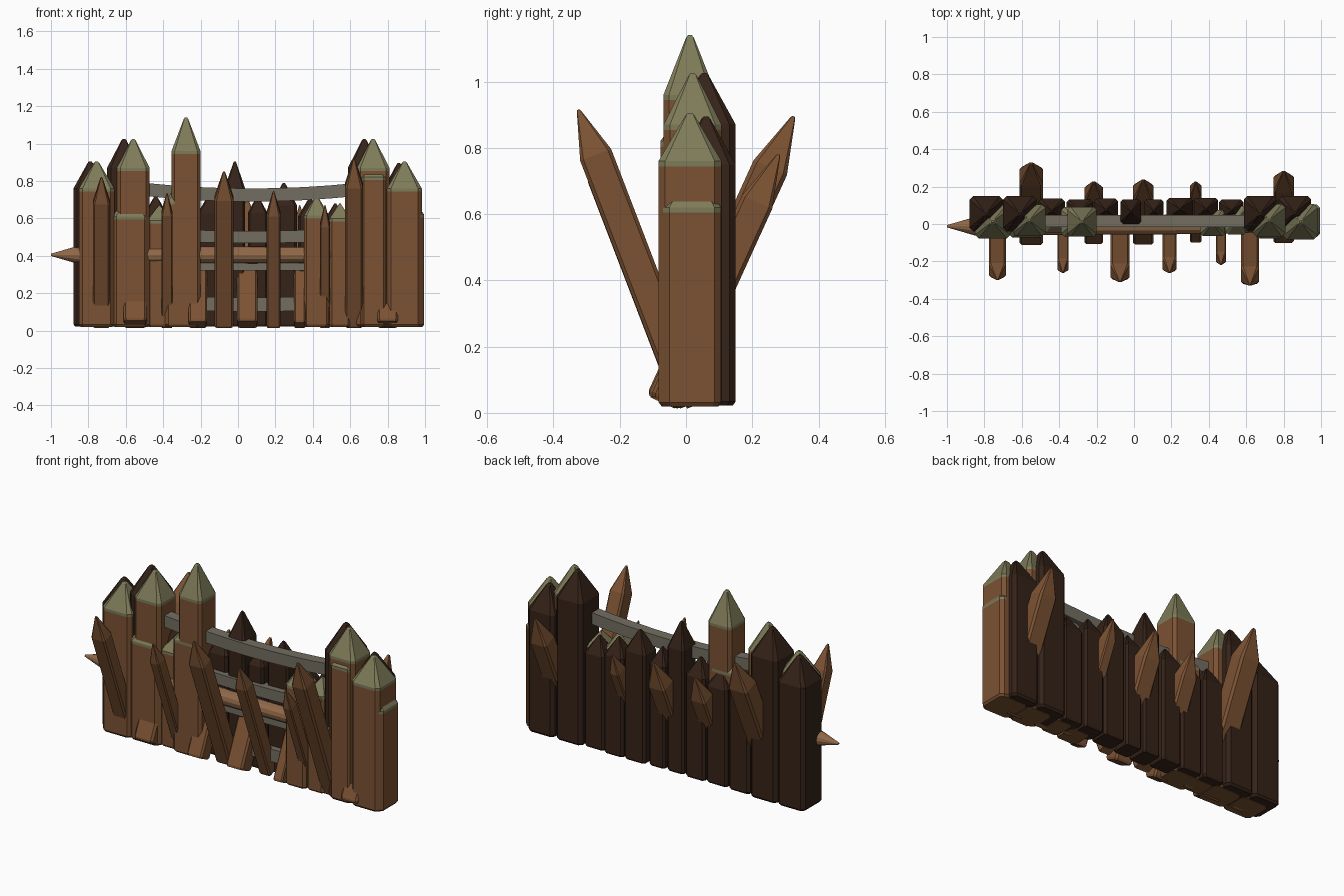
import bpy, bmesh, math
from mathutils import Matrix, Vector


def mat(name, rgb):
    m = bpy.data.materials.new(name)
    m.diffuse_color = (*rgb, 1)
    return m


BROWN = mat("brown_wood", (0.20, 0.085, 0.033))
DARK = mat("dark_wood", (0.035, 0.016, 0.009))
OLIVE = mat("olive_paint", (0.21, 0.20, 0.10))
GREY = mat("grey_plank", (0.17, 0.155, 0.12))
LOG = mat("pale_log", (0.28, 0.14, 0.065))


def finish(name, bm, mats):
    bmesh.ops.recalc_face_normals(bm, faces=bm.faces)
    me = bpy.data.meshes.new(name)
    bm.to_mesh(me)
    bm.free()
    for m in mats:
        me.materials.append(m)
    ob = bpy.data.objects.new(name, me)
    bpy.context.collection.objects.link(ob)
    return ob


def pointed_beam(name, w, d, length, tip, mats, xf, band=0.0):
    """Chamfered square beam with a truncated pyramid point, local z up."""
    bm = bmesh.new()
    hw, hd, c = w / 2, d / 2, min(w, d) * 0.11
    sh = length - tip
    rings = [(0, 0.9), (0.012, 1), (sh - band - 0.001, 1), (sh, 1), (length - 0.008, 0.15), (length, 0.07)]
    loops = []
    for z, s in rings:
        pts = [(hw - c, -hd), (hw, -hd + c), (hw, hd - c), (hw - c, hd),
               (-hw + c, hd), (-hw, hd - c), (-hw, -hd + c), (-hw + c, -hd)]
        loops.append([bm.verts.new((x * s, y * s, z)) for x, y in pts])
    bm.faces.new(loops[0][::-1])
    bm.faces.new(loops[-1]).material_index = len(mats) - 1
    for k in range(len(loops) - 1):
        for i in range(8):
            j = (i + 1) % 8
            f = bm.faces.new((loops[k][i], loops[k][j], loops[k + 1][j], loops[k + 1][i]))
            f.material_index = len(mats) - 1 if k >= 2 else 0
    bm.transform(xf)
    return finish(name, bm, mats)


# Front posts with painted points: x, y, width, depth, top, point length
front = [
    (-0.756, 0.013, 0.19, 0.18, 0.905, 0.145), (-0.56, 0.02, 0.175, 0.17, 1.025, 0.155),
    (-0.575, 0.015, 0.19, 0.175, 0.74, 0.13), (-0.278, 0.012, 0.155, 0.16, 1.14, 0.18),
    (-0.305, 0.012, 0.17, 0.16, 0.80, 0.11), (-0.42, 0.02, 0.13, 0.13, 0.67, 0.08),
    (0.42, 0.005, 0.135, 0.14, 0.72, 0.105), (0.545, 0.02, 0.11, 0.15, 0.68, 0.08),
    (0.722, 0.02, 0.175, 0.175, 1.025, 0.155), (0.725, 0.01, 0.135, 0.175, 0.93, 0.11),
    (0.89, 0.012, 0.185, 0.19, 0.905, 0.145), (0.905, 0.018, 0.18, 0.175, 0.74, 0.12),
]
for i, (x, y, w, d, h, tip) in enumerate(front):
    pointed_beam(f"front_post_{i}", w, d, h - 0.02, tip, [BROWN, OLIVE],
                 Matrix.Translation((x, y, 0.02)), 0.015)

# Dark rear posts: x, y, width, depth, top, point length
rear = [
    (-0.79, 0.055, 0.18, 0.19, 0.905, 0.145), (-0.61, 0.055, 0.18, 0.19, 1.025, 0.155),
    (-0.44, 0.07, 0.14, 0.13, 0.72, 0.11), (-0.29, 0.07, 0.14, 0.12, 0.70, 0.10),
    (-0.15, 0.075, 0.13, 0.12, 0.73, 0.10), (-0.017, 0.065, 0.11, 0.13, 0.905, 0.145),
    (0.105, 0.07, 0.105, 0.12, 0.72, 0.09), (0.245, 0.08, 0.14, 0.12, 0.79, 0.12),
    (0.385, 0.08, 0.13, 0.12, 0.71, 0.10), (0.52, 0.07, 0.13, 0.12, 0.68, 0.10),
    (0.675, 0.055, 0.175, 0.19, 1.025, 0.155), (0.86, 0.06, 0.175, 0.18, 0.895, 0.145),
]
for i, (x, y, w, d, h, tip) in enumerate(rear):
    pointed_beam(f"rear_post_{i}", w, d, h - 0.022, tip, [DARK],
                 Matrix.Translation((x, y, 0.022)))

# Leaning stakes: x, width, thickness, tip y, tip z
stakes = [
    (-0.73, 0.09, 0.08, -0.297, 0.82), (-0.38, 0.06, 0.07, -0.26, 0.735),
    (-0.075, 0.10, 0.09, -0.307, 0.85), (0.19, 0.075, 0.08, -0.26, 0.745),
    (0.465, 0.055, 0.065, -0.217, 0.67), (0.62, 0.095, 0.10, -0.325, 0.915),
    (-0.55, 0.125, 0.11, 0.325, 0.895), (-0.215, 0.10, 0.09, 0.225, 0.68),
    (0.05, 0.11, 0.10, 0.235, 0.70), (0.33, 0.06, 0.08, 0.225, 0.67),
    (0.80, 0.11, 0.10, 0.28, 0.78),
]
for i, (x, w, d, ty, tz) in enumerate(stakes):
    side = -1 if ty < 0 else 1
    a = math.radians(21 if side < 0 else 24.5)
    up = Vector((0, side * math.sin(a), math.cos(a)))
    length = (tz - 0.012 - d / 2 * math.sin(a)) / math.cos(a)
    base = Vector((x, ty, tz)) - up * length
    xf = Matrix.Translation(base) @ Matrix.Rotation(-side * a, 4, 'X')
    pointed_beam(f"{'front' if side < 0 else 'rear'}_stake_{i}", w, d, length,
                 w * 0.8 + 0.07, [BROWN], xf)


# Sagging planks tying the posts together
def plank(name, zmid, h, sag):
    bm = bmesh.new()
    n, prev = 8, None
    for k in range(n + 1):
        x = -0.5 + 1.14 * k / n
        z = zmid + sag * ((2 * k / n - 1) ** 2)
        ring = [bm.verts.new((x, 0.015 + sy * 0.032, z + sz * h / 2))
                for sy, sz in ((-1, -1), (1, -1), (1, 1), (-1, 1))]
        if prev:
            for i in range(4):
                j = (i + 1) % 4
                bm.faces.new((prev[i], prev[j], ring[j], ring[i]))
        if k in (0, n):
            bm.faces.new(ring)
        prev = ring
    finish(name, bm, [GREY])


plank("top_plank", 0.725, 0.07, 0.03)
plank("middle_plank", 0.50, 0.065, 0.02)
plank("lower_plank", 0.34, 0.04, 0.01)
plank("bottom_plank", 0.14, 0.075, 0.01)

# Horizontal log, tapered and sharpened at the left end
bm = bmesh.new()
prev = None
for x, r in ((-1.0, 0.006), (-0.845, 0.051), (-0.7, 0.049), (0.35, 0.042), (0.64, 0.034)):
    ring = [bm.verts.new((x, -0.012 + r * math.cos(t * math.tau / 12), 0.405 + r * math.sin(t * math.tau / 12)))
            for t in range(12)]
    if prev:
        for i in range(12):
            bm.faces.new((prev[i], prev[(i + 1) % 12], ring[(i + 1) % 12], ring[i]))
    else:
        bm.faces.new(ring)
    prev = ring
bm.faces.new(prev)
log = finish("cross_log", bm, [LOG])
